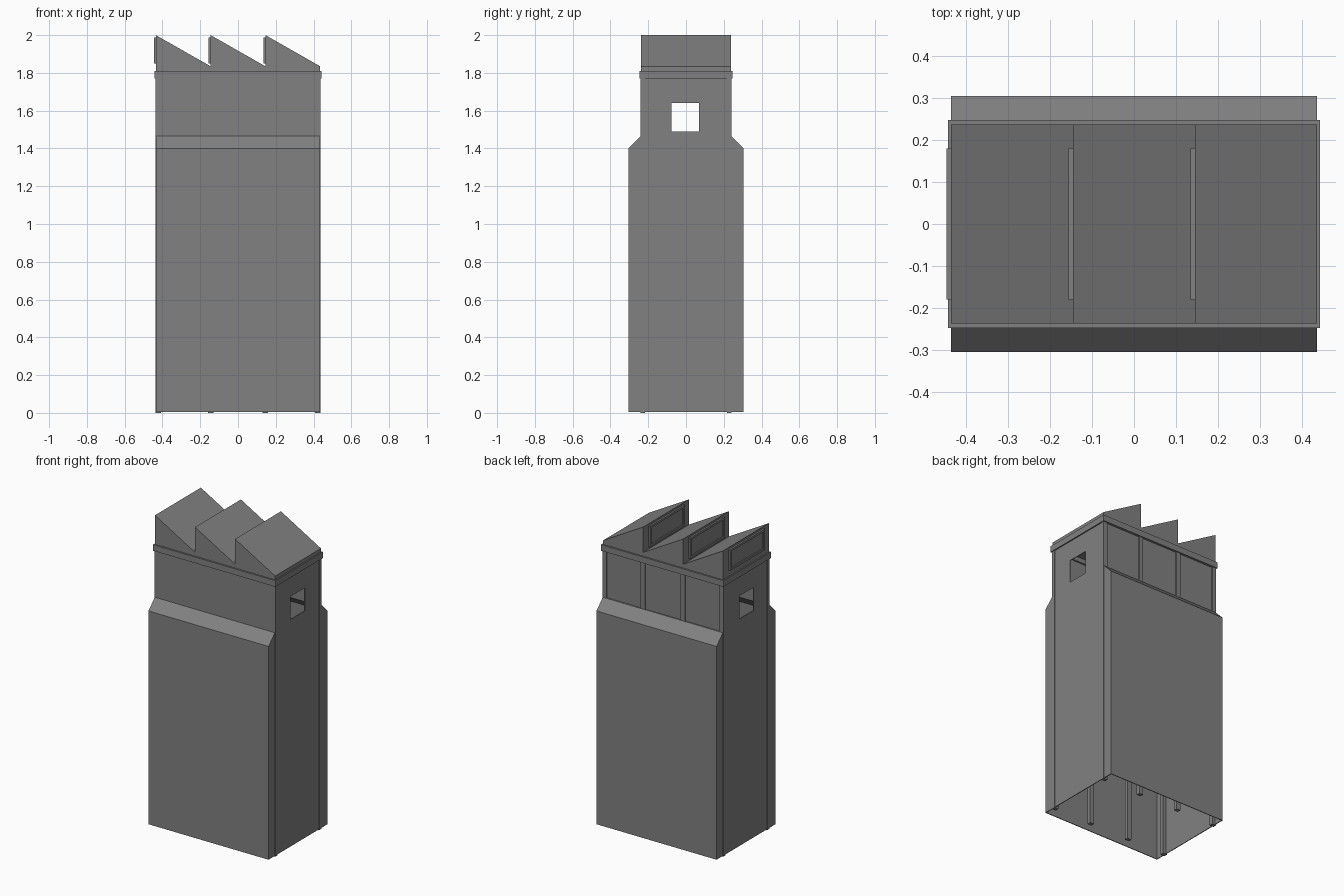
import bpy
import bmesh

cube = bpy.data.objects.get("Cube")
if cube:
    bpy.data.objects.remove(cube, do_unlink=True)

grey = bpy.data.materials.new("concrete grey")
grey.use_nodes = True
COLOUR = (0.22, 0.22, 0.22, 1)
grey.diffuse_color = COLOUR
grey.node_tree.nodes["Principled BSDF"].inputs["Base Color"].default_value = COLOUR


def finish(name, bm):
    bmesh.ops.recalc_face_normals(bm, faces=bm.faces)
    mesh = bpy.data.meshes.new(name)
    bm.to_mesh(mesh)
    bm.free()
    mesh.materials.append(grey)
    obj = bpy.data.objects.new(name, mesh)
    bpy.context.collection.objects.link(obj)
    return obj


def prism(name, profile, axis, start, end):
    """Extrude a closed (horizontal, z) profile along x or y."""
    bm = bmesh.new()
    place = (lambda a, h, z: (a, h, z)) if axis == "x" else (lambda a, h, z: (h, a, z))
    face = bm.faces.new([bm.verts.new(place(start, h, z)) for h, z in profile])
    out = bmesh.ops.extrude_face_region(bm, geom=[face])
    verts = [v for v in out["geom"] if isinstance(v, bmesh.types.BMVert)]
    bmesh.ops.translate(bm, verts=verts, vec=place(end - start, 0, 0))
    return finish(name, bm)


def box(name, x, y, z):
    return prism(name, [(y[0], z[0]), (y[1], z[0]), (y[1], z[1]), (y[0], z[1])], "x", *x)


HALF_X = 0.435      # half length of the hall
LOW_Y = 0.305       # half depth of the lower storey
HIGH_Y = 0.24       # half depth of the upper storey
BASE, EAVE, NECK, TOP = 0.004, 1.40, 1.465, 1.81
T = 0.005           # sheet thickness

# Long walls: lower storey, sloped shoulder and upper storey
for name, s, wall_y in (("front_wall", -1, HIGH_Y), ("back_wall", 1, 0.232)):
    outer = [(LOW_Y, BASE), (LOW_Y, EAVE), (HIGH_Y, NECK)]
    inner = [(LOW_Y - T, BASE), (LOW_Y - T, EAVE - T), (wall_y - T, NECK - T)]
    if wall_y < HIGH_Y:
        outer.append((wall_y, NECK))
    outer.append((wall_y, TOP))
    inner.append((wall_y - T, TOP))
    prism(name, [(s * y, z) for y, z in outer + inner[::-1]], "x", -HALF_X, HALF_X)

# End walls with a square opening
half = [(LOW_Y, BASE), (LOW_Y, EAVE), (HIGH_Y, NECK), (HIGH_Y, TOP)]
gable = half + [(-y, z) for y, z in half[::-1]]
cutter = box("opening_cutter", (-1, 1), (-0.077, 0.07), (1.49, 1.64))
cutter.hide_render = True
for name, s in (("right_end_wall", -1), ("left_end_wall", 1)):
    wall = prism(name, gable, "x", s * (HALF_X - T), s * HALF_X)
    mod = wall.modifiers.new("opening", "BOOLEAN")
    mod.operation = "DIFFERENCE"
    mod.solver = "EXACT"
    mod.object = cutter
    bpy.context.view_layer.objects.active = wall
    bpy.ops.object.modifier_apply(modifier=mod.name)
bpy.data.objects.remove(cutter, do_unlink=True)

# Frame posts, standing proud of the back wall and the ends
for row, s in (("front", -1), ("back", 1)):
    for i, x in enumerate((-0.423, -0.145, 0.145, 0.423)):
        y = sorted((s * 0.216, s * HIGH_Y))
        box(f"{row}_post_{i + 1}", (x - 0.015, x + 0.015), y, (0, TOP - 0.02))

# Cornice ring around the top of the walls
CX, CY, CZ = 0.443, 0.247, (1.77, TOP)
for name, s in (("front", -1), ("back", 1)):
    box(f"{name}_cornice", (-CX, CX), sorted((s * 0.225, s * CY)), CZ)
for name, s in (("right", -1), ("left", 1)):
    box(f"{name}_cornice", sorted((s * 0.42, s * CX)), (-0.225, 0.225), CZ)

# Sawtooth roof with a skylight on each upright face
VALLEY, PEAK, PITCH = 1.835, 2.0, 0.29
starts = [-HALF_X + i * PITCH for i in range(3)]
roof = [(-HALF_X, TOP - 0.01)]
for x in starts:
    roof += [(x, PEAK), (x + PITCH, VALLEY)]
roof.append((HALF_X, TOP - 0.01))
prism("sawtooth_roof", roof, "y", -0.237, 0.237)

WY, Z0, Z1, BAR = 0.18, 1.85, 1.987, 0.014
for i, x in enumerate(starts):
    depth = (x - 0.011, x)
    label = f"skylight_{i + 1}"
    box(label + "_sill", depth, (-WY, WY), (Z0, Z0 + BAR))
    box(label + "_head", depth, (-WY, WY), (Z1 - BAR, Z1))
    for side, y in (("front", -WY), ("back", WY - BAR)):
        box(f"{label}_{side}_jamb", depth, (y, y + BAR), (Z0 + BAR, Z1 - BAR))
    box(label + "_pane", (x - 0.003, x), (-WY + BAR, WY - BAR), (Z0 + BAR, Z1 - BAR))
